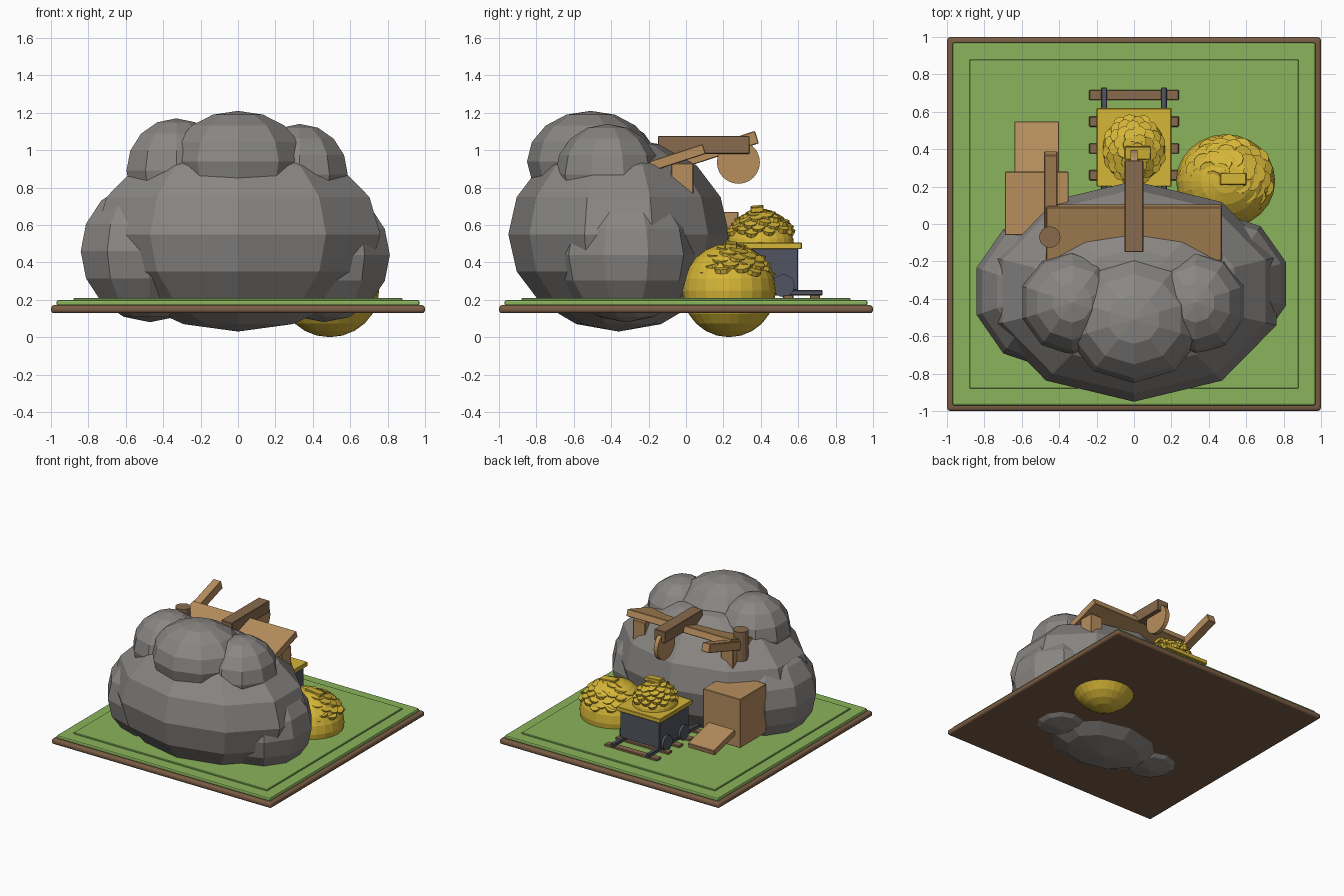
import bpy, bmesh, math, random
from mathutils import Matrix, Vector, Euler

cube = bpy.data.objects.get("Cube")
if cube:
    bpy.data.objects.remove(cube, do_unlink=True)
random.seed(4)


def material(name, *srgb):
    mat = bpy.data.materials.new(name)
    mat.use_nodes = True
    color = [(c / 255) ** 2.2 for c in srgb] + [1]
    mat.diffuse_color = color
    mat.node_tree.nodes["Principled BSDF"].inputs["Base Color"].default_value = color
    return mat


GRASS = material("grass_green", 136, 178, 92)
SOIL = material("soil_brown", 122, 93, 70)
ROCK = material("rock_grey", 136, 133, 130)
GOLD = material("gold", 212, 180, 58)
LIGHT = material("light_wood", 182, 141, 94)
DARK = material("dark_wood", 135, 106, 78)
METAL = material("cart_metal", 82, 86, 97)


def finish(name, bm, mat, loc=(0, 0, 0), rot=(0, 0, 0)):
    mesh = bpy.data.meshes.new(name)
    bm.to_mesh(mesh)
    bm.free()
    mesh.materials.append(mat)
    obj = bpy.data.objects.new(name, mesh)
    obj.location = loc
    obj.rotation_euler = [math.radians(a) for a in rot]
    bpy.context.collection.objects.link(obj)
    return obj


def box(name, mat, loc, size, rot=(0, 0, 0), bevel=0.004, steps=1):
    bm = bmesh.new()
    bmesh.ops.create_cube(bm, size=1, matrix=Matrix.Diagonal((*size, 1)))
    obj = finish(name, bm, mat, loc, rot)
    if bevel:
        mod = obj.modifiers.new("soft_edges", "BEVEL")
        mod.width, mod.segments = bevel, steps
    return obj


def ball(name, mat, loc, radii, segments=10, rings=8):
    # A pole edge line faces the front
    bm = bmesh.new()
    bmesh.ops.create_uvsphere(bm, u_segments=segments, v_segments=rings, radius=1)
    if min(v.co.y for v in bm.verts) > -0.999:
        bmesh.ops.rotate(bm, verts=bm.verts, matrix=Matrix.Rotation(math.pi / 2, 3, "Z"))
    bmesh.ops.scale(bm, verts=bm.verts, vec=radii)
    return finish(name, bm, mat, loc)


def disc(name, mat, loc, radius, depth, rot=(0, 0, 0), sides=16):
    bm = bmesh.new()
    bmesh.ops.create_cone(bm, cap_ends=True, segments=sides, radius1=radius,
                          radius2=radius, depth=depth)
    return finish(name, bm, mat, loc, rot)


def coin_heap(name, loc, radii, count, cap, size):
    # Overlapping coins spiral down over the top of a golden mound
    bm = bmesh.new()
    for i in range(count):
        tilt = cap * math.sqrt((i + 0.5) / count)
        turn = i * 2.4
        normal = Vector((math.sin(tilt) * math.cos(turn),
                         math.sin(tilt) * math.sin(turn), math.cos(tilt)))
        pos = Vector(loc) + Vector([n * r for n, r in zip(normal, radii)])
        wobble = Euler([random.uniform(-0.2, 0.2) for _ in range(3)])
        lean = Vector((normal.x * 0.6, normal.y * 0.6, 1))
        matrix = (Matrix.Translation(pos) @ lean.to_track_quat("Z", "Y").to_matrix().to_4x4()
                  @ wobble.to_matrix().to_4x4())
        bmesh.ops.create_cone(bm, cap_ends=True, segments=10, radius1=size,
                              radius2=size, depth=0.024, matrix=matrix)
    finish(name, bm, GOLD)


# Ground tile
box("soil_slab", SOIL, (0, 0, 0.15), (2, 2, 0.044), bevel=0.018, steps=3)
box("grass_slab", GRASS, (0, 0, 0.183), (1.94, 1.94, 0.03), bevel=0.01, steps=2)
box("grass_lawn", GRASS, (0, 0, 0.2), (1.76, 1.76, 0.018))

# Boulder mountain
ball("main_boulder", ROCK, (0, -0.36, 0.55), (0.8, 0.59, 0.52))
ball("left_boulder", ROCK, (0.46, -0.32, 0.44), (0.37, 0.38, 0.36))
ball("right_boulder", ROCK, (-0.47, -0.36, 0.46), (0.39, 0.41, 0.38))
ball("top_boulder", ROCK, (0, -0.51, 0.94), (0.37, 0.34, 0.27))
ball("left_shoulder", ROCK, (0.33, -0.42, 0.87), (0.27, 0.28, 0.27))
ball("right_shoulder", ROCK, (-0.33, -0.42, 0.89), (0.28, 0.28, 0.28))

# Timber mine entrance
box("lintel_plank", LIGHT, (0, -0.045, 0.96), (0.94, 0.3, 0.055), (18, 0, 0))
for side, x in (("left", 0.4), ("right", -0.4)):
    box(side + "_post", LIGHT, (x, -0.02, 0.8), (0.11, 0.12, 0.26))
box("hoist_beam", DARK, (0, 0.095, 1.028), (0.1, 0.49, 0.095))
disc("hoist_wheel", LIGHT, (0, 0.28, 0.935), 0.115, 0.035, (0, 90, 0), 24)
box("slanted_beam", LIGHT, (-0.445, 0.165, 1.0), (0.07, 0.45, 0.07), (18, 0, 0))
disc("round_post", DARK, (-0.45, -0.07, 0.93), 0.057, 0.24)

# Crate and loading plank
box("crate", LIGHT, (-0.52, 0.11, 0.47), (0.34, 0.34, 0.4))
box("loading_plank", LIGHT, (-0.52, 0.37, 0.36), (0.24, 0.36, 0.045), (-14, 0, 0))

# Track
for i in range(5):
    box("sleeper", DARK, (0, 0.69 - 0.143 * i, 0.213), (0.48, 0.055, 0.025))
for x in (-0.16, 0.16):
    box("rail", METAL, (x, 0.36, 0.238), (0.032, 0.74, 0.028))

# Mine cart
box("cart_body", METAL, (0, 0.41, 0.365), (0.36, 0.38, 0.23))
box("cart_rim", GOLD, (0, 0.41, 0.488), (0.4, 0.42, 0.035))
for x in (-0.185, 0.185):
    for y in (0.3, 0.52):
        disc("cart_wheel", METAL, (x, y, 0.275), 0.06, 0.03, (0, 90, 0), 20)

# Treasure heaps
ball("cart_mound", GOLD, (0, 0.4, 0.48), (0.17, 0.18, 0.18), 24, 12)
coin_heap("cart_coins", (0, 0.4, 0.49), (0.15, 0.17, 0.18), 50, 1.2, 0.037)
box("cart_ingot", GOLD, (0.02, 0.38, 0.685), (0.14, 0.07, 0.03), (5, 4, 0))
ball("ground_mound", GOLD, (0.49, 0.23, 0.25), (0.265, 0.25, 0.25), 24, 12)
coin_heap("ground_coins", (0.5, 0.25, 0.26), (0.235, 0.2, 0.22), 55, 1.15, 0.05)
box("ground_ingot", GOLD, (0.53, 0.24, 0.49), (0.14, 0.065, 0.03), (-4, 6, 0))
